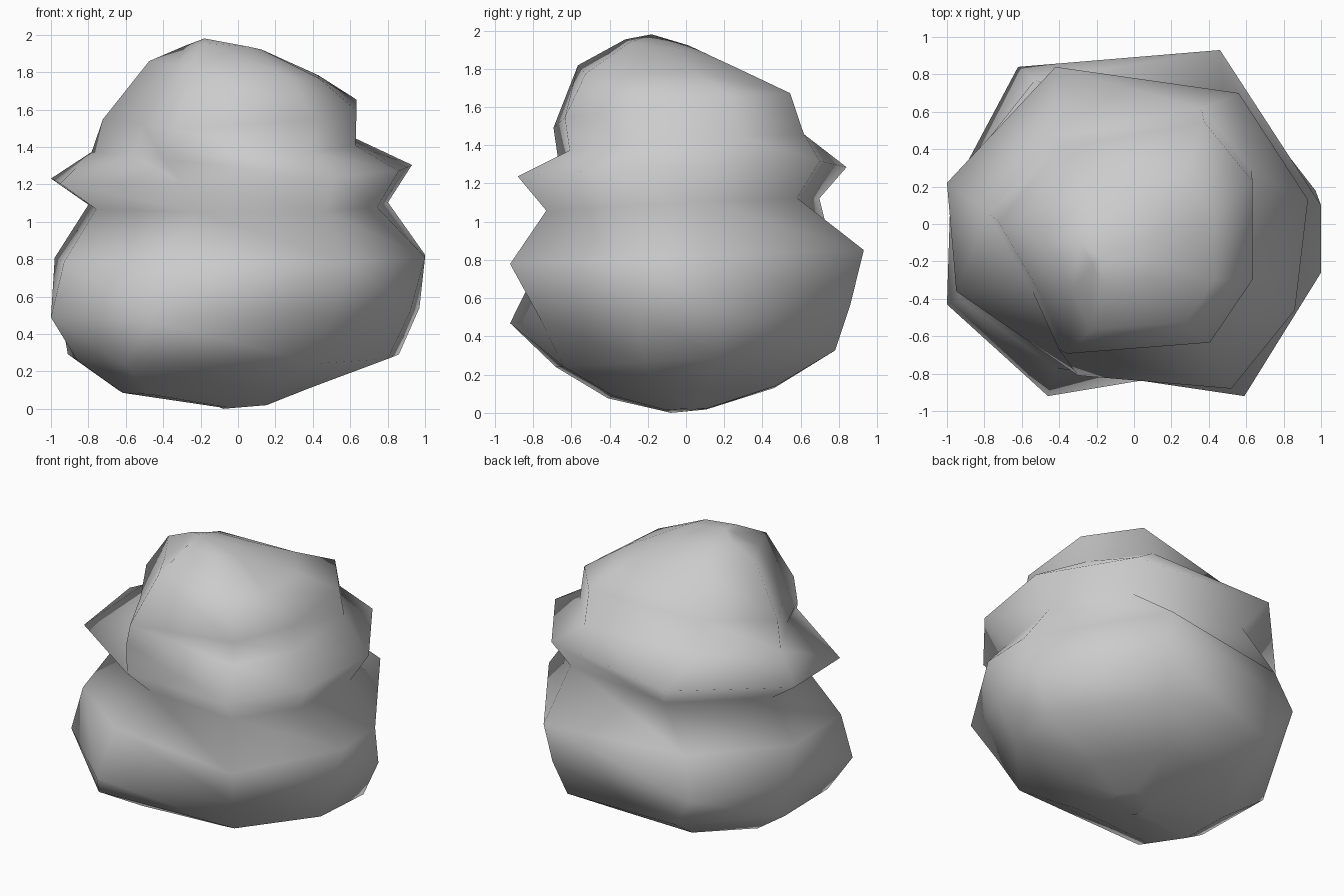
import bpy, bmesh
from mathutils import Vector

if "Cube" in bpy.data.objects:
    bpy.data.objects.remove(bpy.data.objects["Cube"])

# Eight-sided cross-sections, counter-clockwise from +x
HEAD = [(.62, .24), (.36, .56), (-.42, .42), (-.75, .02),
        (-.53, -.36), (-.38, -.69), (.39, -.63), (.62, -.29)]
RIDGE = [(.93, .13), (.56, .70), (-.42, .84), (-1.0, .22),
         (-.95, -.36), (-.30, -.81), (.52, -.88), (.86, -.46)]
BELLY = [(1.0, .10), (.46, .93), (-.53, .77), (-.98, .20),
         (-.93, -.40), (-.42, -.77), (.59, -.92), (1.0, -.26)]
BASE = [(.97, .18), (.44, .86), (-.62, .84), (-.95, .22),
        (-1.0, -.43), (-.46, -.92), (.50, -.76), (.92, -.25)]
LOW = [(.86, .17), (.38, .78), (-.45, .77), (-.91, .20),
       (-.86, -.35), (-.61, -.68), (.42, -.64), (.80, -.22)]

# Layers: outline, scale, x shift, y shift, height, slope along x, slope along y
LAYERS = [
    (LOW, .15, .03, -.01, .015, .04, .04),
    (LOW, .60, -.10, .00, .11, .02, .06),
    (LOW, 1.0, .00, .00, .28, .00, .06),
    (BASE, 1.0, .00, .00, .52, .01, .05),
    (BELLY, 1.0, .00, .00, .81, .01, .04),
    (RIDGE, .83, .03, .00, 1.09, .01, .05),
    (RIDGE, 1.0, .00, .00, 1.26, .04, .05),
    (HEAD, 1.03, -.01, .04, 1.40, .04, .07),
    (HEAD, .99, .02, -.01, 1.59, .06, .11),
    (HEAD, .66, .02, -.11, 1.82, -.09, .04),
    (HEAD, .30, -.06, -.11, 1.91, -.07, -.10),
]


def cap(bm, ring, tip, flip):
    v = bm.verts.new(tip)
    for i in range(len(ring)):
        a, b = ring[i], ring[(i + 1) % len(ring)]
        bm.faces.new((b, a, v) if flip else (a, b, v))


bm = bmesh.new()

# Stack the layers into rings
rings = []
for outline, s, cx, cy, z, sx, sy in LAYERS:
    ring = []
    for x, y in outline:
        x, y = x * s + cx, y * s + cy
        ring.append(bm.verts.new((x, y, z + sx * x + sy * y)))
    rings.append(ring)

# Triangulated skin between rings, then close bottom and top
for lo, hi in zip(rings, rings[1:]):
    for i in range(8):
        j = (i + 1) % 8
        bm.faces.new((lo[i], lo[j], hi[i]))
        bm.faces.new((lo[j], hi[j], hi[i]))
cap(bm, rings[0], Vector((-.08, -.08, 0)), True)
cap(bm, rings[-1], Vector((-.18, -.18, 1.98)), False)
bmesh.ops.recalc_face_normals(bm, faces=bm.faces[:])

# Lumpy body, smooth shaded all over
mesh = bpy.data.meshes.new("lumpy_mound")
bm.to_mesh(mesh)
bm.free()
for p in mesh.polygons:
    p.use_smooth = True
obj = bpy.data.objects.new("lumpy_mound", mesh)
bpy.context.collection.objects.link(obj)
